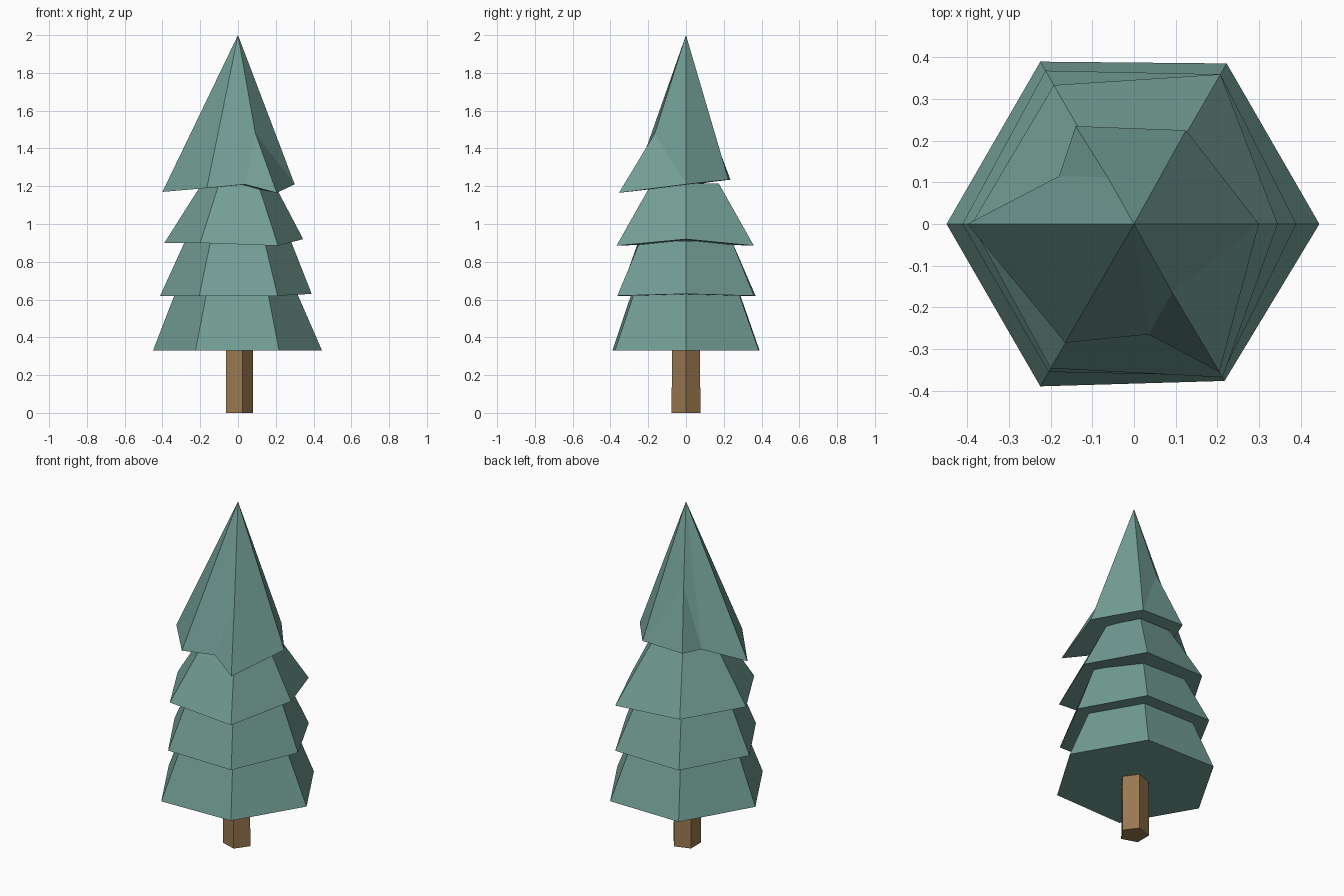
import bpy, bmesh
from math import cos, sin, radians

cube = bpy.data.objects.get("Cube")
if cube:
    bpy.data.objects.remove(cube)


def material(name, rgb):
    mat = bpy.data.materials.new(name)
    mat.use_nodes = True
    mat.diffuse_color = (*rgb, 1)
    mat.node_tree.nodes["Principled BSDF"].inputs["Base Color"].default_value = (*rgb, 1)
    return mat


needle_green = material("needle_green", (0.17, 0.34, 0.30))
bark_brown = material("bark_brown", (0.32, 0.19, 0.08))


def finish(name, bm, mat):
    bmesh.ops.recalc_face_normals(bm, faces=bm.faces)
    mesh = bpy.data.meshes.new(name)
    bm.to_mesh(mesh)
    bm.free()
    mesh.materials.append(mat)
    bpy.context.collection.objects.link(bpy.data.objects.new(name, mesh))


def ring(bm, radii, heights):
    """Vertices evenly spread round the axis, starting at +x."""
    step = radians(360 / len(radii))
    return [bm.verts.new((r * cos(i * step), r * sin(i * step), z))
            for i, (r, z) in enumerate(zip(radii, heights))]


def frustum(name, low_radii, low_z, top_radii, top_z, mat):
    """Closed, tapering solid with one radius and height per corner."""
    bm = bmesh.new()
    n = len(low_radii)
    low = ring(bm, low_radii, low_z)
    top = ring(bm, top_radii, [top_z] * n)
    for i in range(n):
        j = (i + 1) % n
        bm.faces.new((low[i], low[j], top[j], top[i]))
    for loop in (low, top):
        centre = bm.verts.new((0, 0, sum(v.co.z for v in loop) / n))
        for i in range(n):
            bm.faces.new((loop[i], loop[(i + 1) % n], centre))
    finish(name, bm, mat)


# Trunk
frustum("trunk", [0.08] * 5, [0] * 5, [0.078] * 5, 0.4, bark_brown)

# Three lower skirts of branches; corners run right, back, left, front
frustum("bottom_branches", [0.445, 0.445, 0.45, 0.45, 0.45, 0.435], [0.33] * 6,
        [0.31, 0.32, 0.325, 0.33, 0.33, 0.315], 0.64, needle_green)
frustum("lower_branches", [0.39, 0.415, 0.425, 0.412, 0.41, 0.42],
        [0.63, 0.62, 0.62, 0.62, 0.62, 0.62],
        [0.28, 0.28, 0.28, 0.28, 0.29, 0.28], 0.91, needle_green)
frustum("upper_branches", [0.345, 0.415, 0.385, 0.39, 0.4, 0.425],
        [0.92, 0.885, 0.9, 0.9, 0.9, 0.885],
        [0.19, 0.2, 0.2, 0.19, 0.2, 0.21], 1.215, needle_green)

# Pointed crown: uneven rim points, some with a bend higher on their ridge
rim = [((0.30, 0, 1.21), None),
       ((0.125, 0.225, 1.235), None),
       ((-0.14, 0.235, 1.235), (-0.063, 0.112, 1.565)),
       ((-0.18, 0.115, 1.225), None),
       ((-0.40, 0, 1.17), None),
       ((-0.165, -0.285, 1.19), None),
       ((0.035, -0.265, 1.21), None),
       ((0.205, -0.355, 1.165), (0.092, -0.165, 1.48))]
bm = bmesh.new()
apex = bm.verts.new((0, 0, 2))
under = bm.verts.new((0, 0, 1.205))
edges = [(bm.verts.new(p), bm.verts.new(k) if k else None) for p, k in rim]
for i, (a, bend_a) in enumerate(edges):
    b, bend_b = edges[(i + 1) % len(edges)]
    bend = bend_a or bend_b
    bm.faces.new((a, b, under))
    if bend:
        bm.faces.new((a, b, bend))
        bm.faces.new((bend, b, apex) if bend_a else (a, bend, apex))
    else:
        bm.faces.new((a, b, apex))
finish("crown", bm, needle_green)
